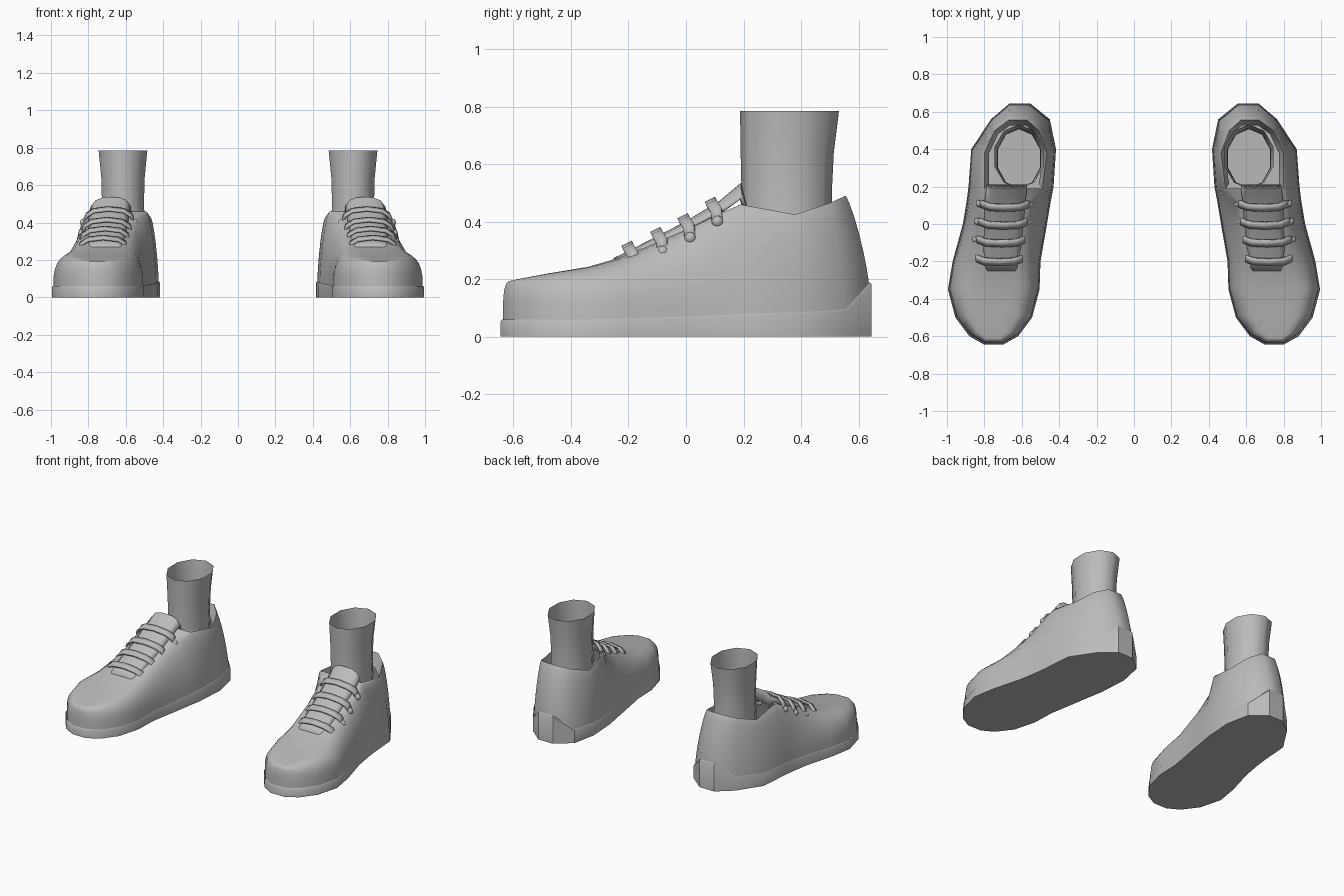
import bpy, bmesh, math
from mathutils import Vector

if "Cube" in bpy.data.objects:
    bpy.data.objects.remove(bpy.data.objects["Cube"])

grey = bpy.data.materials.new("plain_grey")
grey.use_nodes = True
colour = (0.5, 0.5, 0.5, 1)
grey.diffuse_color = colour
grey.node_tree.nodes["Principled BSDF"].inputs["Base Color"].default_value = colour


def finish(name, bm, thick=0, angle=40):
    """Turn a bmesh into a smooth object, mirrored to make the pair."""
    bmesh.ops.recalc_face_normals(bm, faces=bm.faces)
    mesh = bpy.data.meshes.new(name)
    bm.to_mesh(mesh)
    bm.free()
    mesh.materials.append(grey)
    ob = bpy.data.objects.new(name, mesh)
    bpy.context.collection.objects.link(ob)
    bpy.ops.object.select_all(action='DESELECT')
    ob.select_set(True)
    bpy.context.view_layer.objects.active = ob
    bpy.ops.object.shade_smooth_by_angle(angle=math.radians(angle))
    if thick:
        solid = ob.modifiers.new("thickness", 'SOLIDIFY')
        solid.thickness = thick
        solid.offset = 0
    mirror = ob.modifiers.new("pair", 'MIRROR')
    mirror.use_mirror_merge = False
    return ob


def loft(bm, rings, closed=True):
    """Join equal rows of points with quads."""
    rows = [[bm.verts.new(p) for p in ring] for ring in rings]
    for a, b in zip(rows, rows[1:]):
        n = len(a)
        for i in range(n if closed else n - 1):
            j = (i + 1) % n
            bm.faces.new((a[i], a[j], b[j], b[i]))
    return rows


# Stations from toe to heel: base y, inner x, outer x, base z,
# top y, top inner x, top outer x, top z, roundness of the wall
stations = [
    (-.645, .70, .80, .06, -.605, .72, .79, .195, .6),
    (-.60, .62, .88, .06, -.57, .69, .81, .203, .6),
    (-.50, .545, .955, .06, -.48, .68, .82, .22, .6),
    (-.35, .505, .995, .06, -.34, .67, .81, .243, .65),
    (-.20, .50, .97, .065, -.23, .62, .80, .275, .85),
    (0, .465, .915, .07, 0, .59, .80, .37, 1.1),
    (.12, .445, .895, .075, .12, .56, .81, .43, 1.2),
    (.20, .43, .885, .08, .19, .49, .80, .46, 1.3),
    (.40, .417, .87, .085, .38, .465, .80, .425, 1.4),
    (.56, .45, .765, .095, .50, .51, .745, .465, 1.5),
    (.645, .555, .665, .19, .555, .57, .67, .49, 1.6),
]
collar_start = 7
count = len(stations)
order = [(s, 0) for s in stations] + [(s, 1) for s in reversed(stations)]
base = [Vector((s[1 + k], s[0], s[3])) for s, k in order]
top = [Vector((s[5 + k], s[4], s[7])) for s, k in order]
middle = Vector((.69, 0, 0))


def inset(p, amount=.975):
    """Pull a point of the outline slightly towards the middle of the shoe."""
    x = middle.x + (p.x - middle.x) * amount
    return Vector((x, p.y * (1 - (1 - amount) / 2), p.z))


# Upper: one closed ring per level, rising from the sole to the throat and collar
steps = 8
levels = []
for v in range(steps + 1):
    a = math.pi / 2 * v / steps
    ring = []
    for (s, k), b, t in zip(order, base, top):
        b = inset(b) - Vector((0, 0, .012))
        across = 1 - max(math.cos(a), 0) ** s[8]
        rise = math.sin(a) ** s[8]
        ring.append((b.x + (t.x - b.x) * across,
                     b.y + (t.y - b.y) * across,
                     b.z + (t.z - b.z) * rise))
    levels.append(ring)
bm = bmesh.new()
edge = loft(bm, levels)[-1]
for i in range(collar_start):
    bm.faces.new((edge[i], edge[i + 1], edge[-2 - i], edge[-1 - i]))
# Collar lining drops inside the opening
centre = Vector((.62, .36, 0))
around = range(collar_start, 2 * count - collar_start)
lining = []
for i in around:
    p = top[i].lerp(Vector((centre.x, centre.y, top[i].z)), .14)
    lining.append(bm.verts.new(p - Vector((0, 0, .09))))
for n, i in enumerate(list(around)[:-1]):
    bm.faces.new((edge[i], edge[i + 1], lining[n + 1], lining[n]))
finish("shoe_upper", bm, angle=50)

# Sole: straight wall with a small lip, an underside and an inner floor
bm = bmesh.new()
ground = [Vector((p.x, p.y, 0)) for p in base]
lip = [p - Vector((0, 0, .008)) for p in base]
rows = loft(bm, [ground, lip, [inset(p, .985) for p in base],
                 [inset(p, .96) - Vector((0, 0, .012)) for p in base]])
for ring in (rows[0], rows[-1]):
    for i in range(count - 1):
        bm.faces.new((ring[i], ring[i + 1], ring[-2 - i], ring[-1 - i]))
finish("sole", bm, angle=35)

# Ankle: open tube leaning back at the heel
bm = bmesh.new()
sides = 10
rings = []
for z, y, rx, ry in ((.36, .35, .125, .16), (.5, .35, .118, .157),
                     (.64, .352, .122, .162), (.785, .36, .137, .172)):
    ring = []
    for i in range(sides):
        a = math.tau * i / sides - math.pi / 2
        ring.append((.615 + rx * math.cos(a), y + ry * math.sin(a), z))
    rings.append(ring)
loft(bm, rings)
finish("ankle", bm, angle=50)

# Tongue: arched strip rising out of the throat
bm = bmesh.new()
rings = []
for y, x, half, z, drop in ((-.25, .71, .09, .268, .01), (-.2, .71, .095, .292, .015),
                            (0, .695, .10, .395, .025), (.12, .69, .105, .468, .035),
                            (.19, .68, .105, .53, .05), (.205, .68, .105, .46, .02)):
    rings.append([(x + half * u, y, z - drop * u ** 4)
                  for u in (-1, -.75, -.4, 0, .4, .75, 1)])
loft(bm, rings, closed=False)
finish("tongue", bm, thick=.012)

# Laces: flat bands over the tongue, each ending in a rounded eyelet knot
for n, (y, z) in enumerate(((.09, .465), (-.005, .408), (-.1, .36), (-.2, .312))):
    bm = bmesh.new()
    mid = .69 + .01 * n
    path = ((-.135, .02, -.065), (-.118, .015, -.025), (-.08, 0, -.002), (0, -.004, .008),
            (.08, 0, -.002), (.118, .015, -.025), (.135, .02, -.065))
    for_front = Vector((0, -.018, -.009))
    points = [Vector((mid + dx, y + dy, z + dz)) for dx, dy, dz in path]
    loft(bm, [[p + for_front for p in points], [p - for_front for p in points]], closed=False)
    finish("lace_%d" % (n + 1), bm, thick=.012)
    bm = bmesh.new()
    for p in (points[0], points[-1]):
        made = bmesh.ops.create_uvsphere(bm, u_segments=10, v_segments=6, radius=.021)
        bmesh.ops.translate(bm, verts=made["verts"], vec=p)
    finish("lace_knots_%d" % (n + 1), bm)
